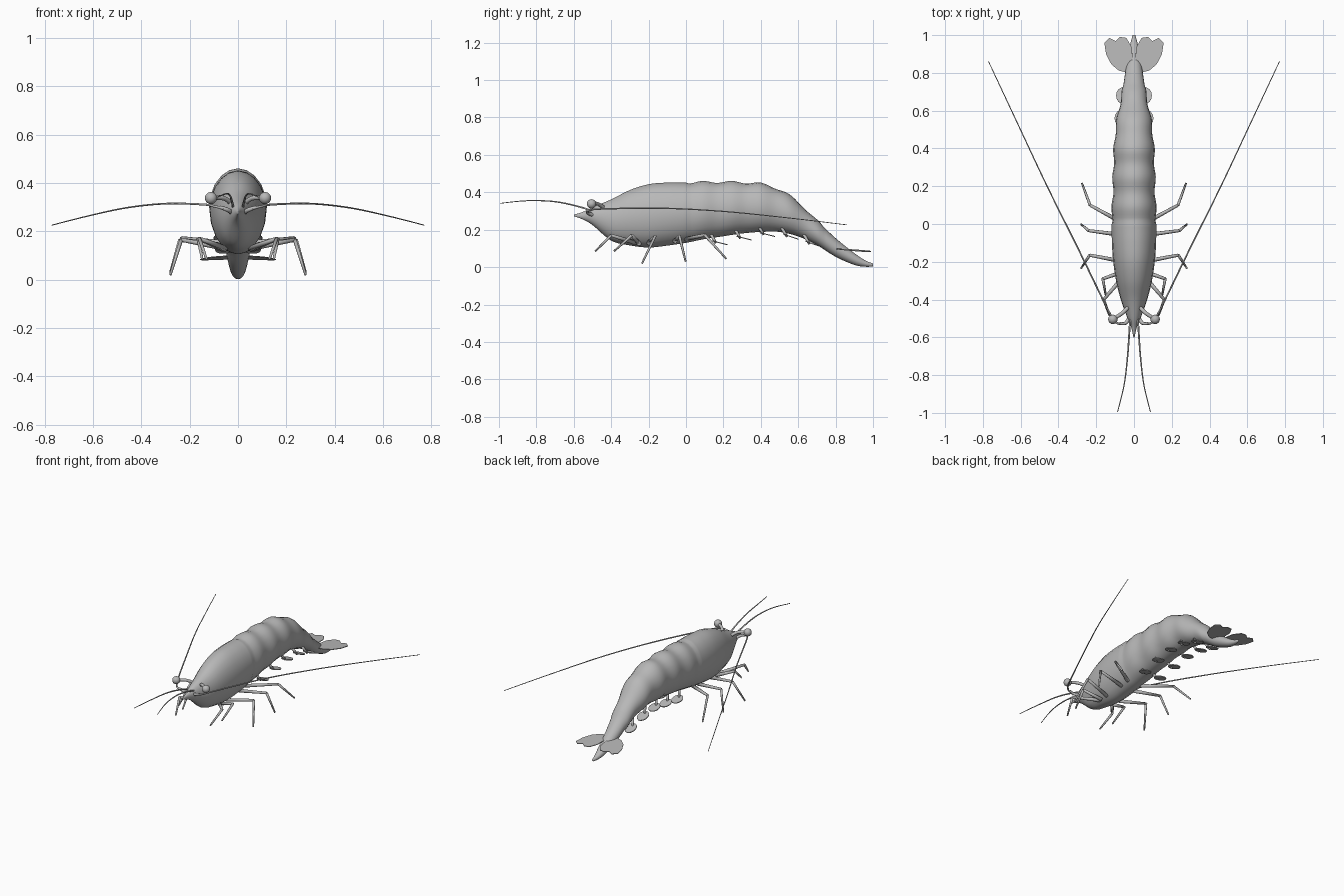
import bpy, math
from mathutils import Vector

cube = bpy.data.objects.get("Cube")
if cube:
    bpy.data.objects.remove(cube)

shell = bpy.data.materials.new("shell_grey")
shell.use_nodes = True
grey = (0.48, 0.48, 0.48, 1)
shell.diffuse_color = grey
shell.node_tree.nodes["Principled BSDF"].inputs["Base Color"].default_value = grey


def smooth_path(points, steps):
    """Smooth curve through tuples of any length."""
    pts = [points[0]] + list(points) + [points[-1]]
    out = []
    for a, b, c, d in zip(pts, pts[1:], pts[2:], pts[3:]):
        for s in range(steps):
            t = s / steps
            out.append([q + t / 2 * (r - p + t * (2 * p - 5 * q + 4 * r - e + t * (3 * (q - r) + e - p)))
                        for p, q, r, e in zip(a, b, c, d)])
    return out + [list(points[-1])]


def add_mesh(name, verts, faces, mirrored=False, smooth=True):
    mesh = bpy.data.meshes.new(name)
    mesh.from_pydata(verts, [], faces)
    mesh.materials.append(shell)
    mesh.polygons.foreach_set("use_smooth", [smooth] * len(mesh.polygons))
    obj = bpy.data.objects.new(name, mesh)
    bpy.context.collection.objects.link(obj)
    if mirrored:
        mirror = obj.modifiers.new("Mirror", "MIRROR")
        mirror.use_clip = False
        mirror.use_mirror_merge = False
    return obj


def loft(name, rings, mirrored=False):
    """Skin a list of equal vertex rings and cap both ends."""
    n = len(rings[0])
    verts = [v for ring in rings for v in ring]
    faces = [(i * n + j, i * n + (j + 1) % n, (i + 1) * n + (j + 1) % n, (i + 1) * n + j)
             for i in range(len(rings) - 1) for j in range(n)]
    faces += [tuple(reversed(range(n))), tuple(range(len(verts) - n, len(verts)))]
    return add_mesh(name, verts, faces, mirrored)


def tube(name, points, start, end, sides=8):
    """Mirrored tapered tube along a path."""
    pts = [Vector(p) for p in points]
    rings = []
    for i, p in enumerate(pts):
        way = (pts[min(i + 1, len(pts) - 1)] - pts[max(i - 1, 0)]).normalized()
        side = way.cross(Vector((0, 0, 1))).normalized()
        up = side.cross(way)
        r = start + (end - start) * i / (len(pts) - 1)
        angles = [math.tau * k / sides for k in range(sides)]
        rings.append([p - side * r * math.cos(a) + up * r * math.sin(a) for a in angles])
    return loft(name, rings, True)


def plate(name, outline, thickness):
    obj = add_mesh(name, outline, [tuple(range(len(outline)))], True, False)
    solid = obj.modifiers.new("Thickness", "SOLIDIFY")
    solid.thickness = thickness
    solid.offset = 0
    return obj


# Body stations: y, top height, bottom height, half width
stations = [
    (-.6, .28, .272, .003), (-.55, .296, .254, .014), (-.5, .32, .225, .034),
    (-.4, .362, .142, .07), (-.3, .412, .116, .095), (-.2, .443, .105, .11),
    (-.1, .452, .115, .117), (0, .452, .13, .118), (.1, .455, .15, .115),
    (.2, .456, .165, .112), (.3, .453, .18, .11), (.4, .446, .188, .106),
    (.5, .415, .188, .098), (.6, .348, .164, .082), (.7, .25, .118, .062),
    (.8, .155, .055, .047), (.9, .075, .012, .032), (.96, .035, .002, .018),
    (1, .02, .004, .007)]
SIDES = 20
rings = []
for y, top, bottom, width in smooth_path(stations, 6):
    # Shallow grooves between the abdomen segments
    swell = 0.006 * math.cos(math.tau * (y - .09) / .155) if .01 < y < .72 else 0
    middle, half = (top + bottom) / 2, (top - bottom) / 2
    rings.append([((width + swell * .7) * math.cos(a), y,
                   middle + (half + max(0, math.sin(a)) * swell) * math.sin(a))
                  for a in (-math.tau * k / SIDES for k in range(SIDES))])
loft("body", rings)

# Walking legs: root, knee and foot
legs = [
    [(.05, -.27, .13), (.16, -.4, .17), (.13, -.485, .085)],
    [(.05, -.25, .125), (.165, -.29, .17), (.148, -.385, .085)],
    [(.05, -.2, .13), (.235, -.165, .165), (.28, -.235, .02)],
    [(.05, -.06, .14), (.24, -.035, .165), (.28, -.002, .03)],
    [(.05, .0, .15), (.233, .1, .172), (.275, .215, .045)]]
for i, (root, knee, foot) in enumerate(legs, 1):
    tube(f"upper_leg_{i}", [root, knee], .012, .008)
    tube(f"lower_leg_{i}", [knee, foot], .008, .005)

# Eyes on stalks
tube("eye_stalks", smooth_path([(.02, -.43, .31), (.06, -.47, .338), (.112, -.505, .338)], 4), .011, .009)
for side in (-1, 1):
    bpy.ops.mesh.primitive_uv_sphere_add(segments=16, ring_count=10, radius=.025,
                                         location=(side * .112, -.505, .338))
    eye = bpy.context.object
    eye.name = "left_eye" if side > 0 else "right_eye"
    eye.data.materials.append(shell)
    bpy.ops.object.shade_smooth()

# Feelers
tube("antenna_bases", smooth_path([(.02, -.49, .275), (.045, -.525, .29), (.075, -.525, .3)], 4), .011, .007)
tube("long_antennae", smooth_path([
    (.06, -.53, .295), (.095, -.52, .303), (.14, -.45, .311), (.296, -.13, .315),
    (.46, .2, .298), (.62, .54, .264), (.77, .86, .226)], 6), .006, .002, 6)
tube("short_antennae", smooth_path([
    (.018, -.48, .29), (.024, -.56, .32), (.034, -.7, .35), (.052, -.85, .355),
    (.087, -.995, .341)], 5), .006, .002, 6)

# Swimming paddles under the abdomen
paddles = [(.18, .13, .06), (.31, .155, .064), (.435, .174, .066), (.56, .163, .068), (.68, .124, .06)]
for i, (y, z, x) in enumerate(paddles, 1):
    slope = -.35 if i > 3 else -.25
    outline = []
    for k in range(14):
        a = math.tau * k / 14
        outline.append((x + .035 * math.cos(a), y + .042 * math.sin(a),
                        z + slope * .042 * math.sin(a)))
    plate(f"paddle_{i}", outline, .005)
    tube(f"paddle_stem_{i}", [(x - .02, y - .05, z + .05), (x, y - .02, z)], .009, .007)

# Tail fan
fan = [(.005, .85), (.03, .8), (.08, .812), (.12, .845), (.148, .9), (.157, .96), (.13, .985),
       (.098, .968), (.075, .99), (.04, .985), (.012, .935)]
plate("tail_fan", [(x, y, .1 - .07 * (y - .8) - .04 * x) for x, y in fan], .004)
